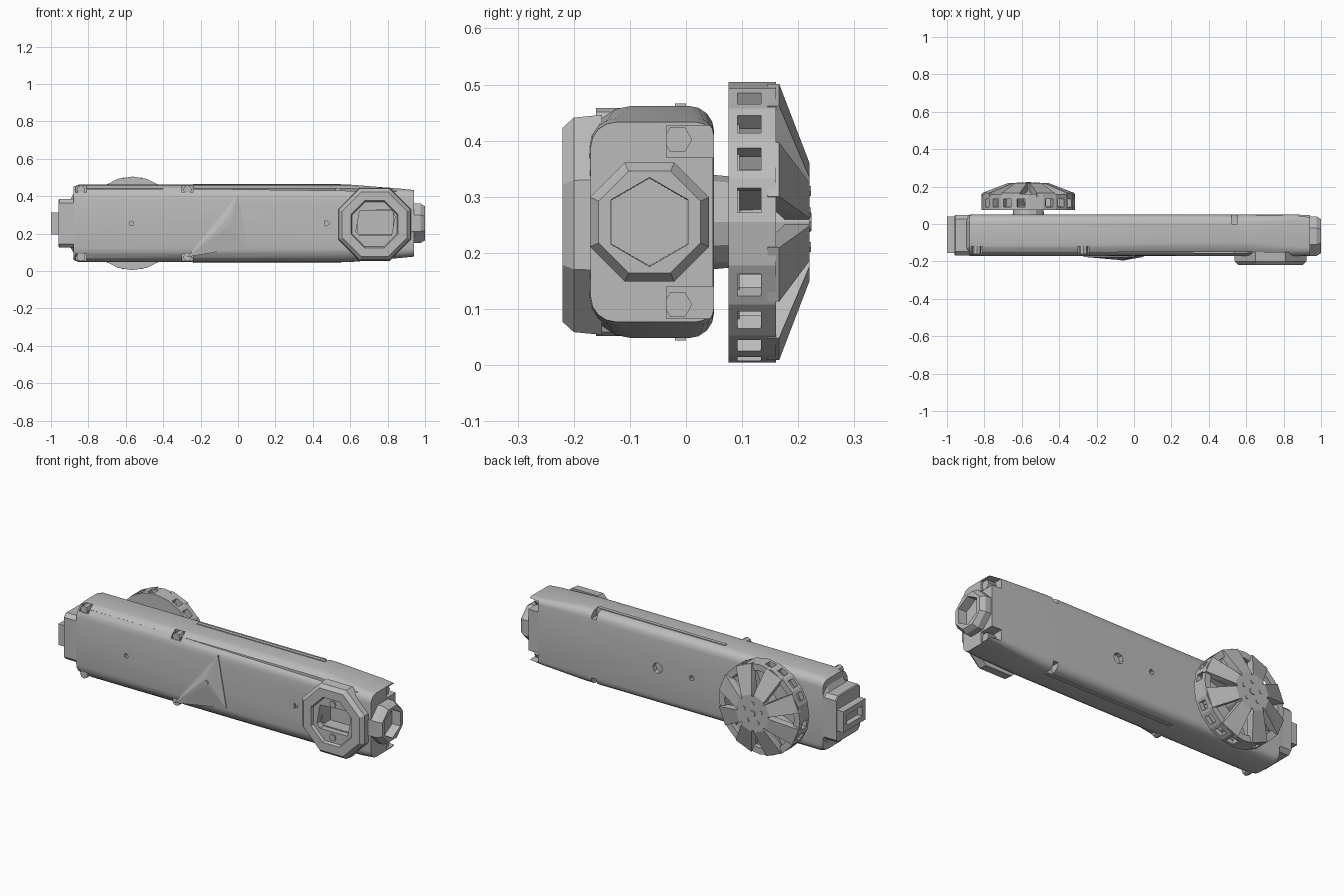
import bpy, bmesh
from math import sin, cos, pi, radians
from mathutils import Vector

if "Cube" in bpy.data.objects:
    bpy.data.objects.remove(bpy.data.objects["Cube"])

grey = bpy.data.materials.new("plain grey")
grey.use_nodes = True
grey.diffuse_color = (0.5, 0.5, 0.5, 1)
grey.node_tree.nodes["Principled BSDF"].inputs["Base Color"].default_value = (0.5, 0.5, 0.5, 1)

MID = 0.255          # height of the long axis
WX = -0.565          # wheel centre


def finish(name, bm, smooth=False):
    mesh = bpy.data.meshes.new(name)
    bmesh.ops.recalc_face_normals(bm, faces=bm.faces)
    bm.to_mesh(mesh)
    bm.free()
    obj = bpy.data.objects.new(name, mesh)
    bpy.context.collection.objects.link(obj)
    mesh.materials.append(grey)
    if smooth:
        bpy.ops.object.select_all(action='DESELECT')
        bpy.context.view_layer.objects.active = obj
        obj.select_set(True)
        bpy.ops.object.shade_smooth_by_angle(angle=radians(30))
    return obj


def hull(name, points, smooth=False):
    """Solid convex part around a few points."""
    bm = bmesh.new()
    for p in points:
        bm.verts.new(p)
    out = bmesh.ops.convex_hull(bm, input=bm.verts)
    loose = [g for g in out["geom_interior"] if isinstance(g, bmesh.types.BMVert)]
    bmesh.ops.delete(bm, geom=loose, context='VERTS')
    bmesh.ops.dissolve_limit(bm, angle_limit=0.01, verts=bm.verts, edges=bm.edges)
    return finish(name, bm, smooth)


def box(name, x, y, z):
    return hull(name, [(a, b, c) for a in x for b in y for c in z])


def ring_y(x, z, r, y, n, turn=0.0):
    return [(x + r * cos(2 * pi * i / n + turn), y, z + r * sin(2 * pi * i / n + turn)) for i in range(n)]


def ring_x(y, z, r, x, n, turn=0.0):
    return [(x, y + r * cos(2 * pi * i / n + turn), z + r * sin(2 * pi * i / n + turn)) for i in range(n)]


def disc(name, x, z, r0, y0, r1, y1, n, turn=0.0):
    return hull(name, ring_y(x, z, r0, y0, n, turn) + ring_y(x, z, r1, y1, n, turn))


def section(x, y0, y1, half, front, back, steps=4):
    """Rounded rectangle across the long axis."""
    pts = []
    for sy, y, r in ((-1, y0, front), (1, y1, back)):
        for sz in (-1, 1):
            for k in range(steps + 1):
                a = pi / 2 * k / steps
                pts.append((x, y + sy * r * (cos(a) - 1), MID + sz * (half + r * (sin(a) - 1))))
    return pts


def cut(obj, cutters):
    for c in cutters:
        m = obj.modifiers.new("cut", 'BOOLEAN')
        m.operation = 'DIFFERENCE'
        m.solver = 'EXACT'
        m.object = c
        c.hide_render = True
        c.hide_viewport = True
        c.display_type = 'WIRE'
    bpy.context.view_layer.update()
    mesh = bpy.data.meshes.new_from_object(obj.evaluated_get(bpy.context.evaluated_depsgraph_get()))
    obj.modifiers.clear()
    obj.data = mesh
    for c in cutters:
        bpy.data.objects.remove(c)


# Long rounded body with screw notches and drilled holes
body = hull("body", section(-0.88, -0.17, 0.05, 0.195, 0.07, 0.04)
            + section(-0.85, -0.172, 0.05, 0.207, 0.075, 0.045)
            + section(0.6, -0.172, 0.05, 0.207, 0.075, 0.045)
            + section(0.87, -0.172, 0.05, 0.185, 0.05, 0.03)
            + section(0.94, -0.17, 0.048, 0.178, 0.045, 0.03), True)
notches = []
for side in (-1, 1):
    edge = (MID + side * 0.165, MID + side * 0.25)
    for x in (-0.84, -0.27):
        notches.append(box("notch", (x - 0.03, x + 0.03), (-0.3, -0.12), edge))
    notches.append(box("notch", (0.52, 0.55), (0.0, 0.1), edge))
    notches.append(box("corner", (0.88, 1), (-0.035, 0.1), (MID + side * 0.115, MID + side * 0.172)))
for x, r, y in ((-0.57, 0.012, -0.172), (0.14, 0.03, 0.05), (-0.07, 0.014, 0.05)):
    notches.append(disc("hole", x, MID, r, y - 0.025, r, y + 0.025, 8))
notches.append(disc("arrow_hole", 0.475, MID, 0.018, -0.2, 0.018, -0.16, 3))
notches.append(box("front_recess", (0.64, 0.83), (-0.3, -0.10), (0.195, 0.325)))
cut(body, notches)

# Screws in the notches and at the right end
for side in (-1, 1):
    for x in (-0.84, -0.27):
        disc("screw", x, MID + side * 0.18, 0.023, -0.16, 0.023, -0.11, 8)
    z = MID + side * 0.147
    hull("end_bolt", ring_x(-0.015, z, 0.026, 0.86, 6) + ring_x(-0.015, z, 0.026, 0.93, 6))
    # Thin strips along the top and underside
    z = MID + side * 0.207
    box("edge_strip", (-0.24, 0.55), (-0.02, 0.0), (z, z + side * 0.004))

# Raised three-cornered plate on the front
hull("front_triangle", [(x, y, z) for x, z in ((-0.27, 0.075), (0.0, 0.41), (0.05, 0.13)) for y in (-0.165, -0.176)]
     + ring_y(-0.06, 0.25, 0.02, -0.192, 6))
disc("triangle_screw", -0.06, 0.25, 0.012, -0.185, 0.012, -0.196, 6)

# Eight-sided front boss with a deep window
boss = disc("front_boss", 0.73, 0.25, 0.212, -0.15, 0.207, -0.20, 8, pi / 8)
face = disc("front_boss_face", 0.73, 0.25, 0.207, -0.20, 0.187, -0.22, 8, pi / 8)
for part in (boss, face):
    cut(part, [disc("dish", 0.73, 0.25, 0.13, -0.205, 0.145, -0.24, 8, pi / 8),
               hull("window", [(x, y, z) for y in (-0.3, -0.1) for x, z in
                               ((0.63, 0.21), (0.65, 0.32), (0.82, 0.33), (0.84, 0.29), (0.82, 0.19), (0.65, 0.19))])])
for z in (0.345, 0.16):
    disc("boss_screw", 0.73, z, 0.02, -0.19, 0.02, -0.212, 6)

# Right end: hollow many-sided socket
socket = hull("end_socket", ring_x(-0.065, MID, 0.115, 0.92, 8, pi / 8) + ring_x(-0.065, MID, 0.115, 0.975, 8, pi / 8)
              + ring_x(-0.065, MID, 0.098, 1.0, 8, pi / 8))
cut(socket, [hull("socket_hole", ring_x(-0.065, MID, 0.078, 0.95, 6, pi / 6) + ring_x(-0.065, MID, 0.082, 1.1, 6, pi / 6))])

# Left end: stepped block and slotted tip
hull("end_block", section(-0.96, -0.165, 0.045, 0.125, 0.02, 0.02, 1) + section(-0.955, -0.168, 0.048, 0.13, 0.02, 0.02, 1)
     + section(-0.87, -0.168, 0.048, 0.13, 0.02, 0.02, 1))
hull("end_shoulder", section(-0.90, -0.165, 0.048, 0.12, 0.03, 0.03, 1) + section(-0.86, -0.168, 0.05, 0.195, 0.06, 0.04, 1))
tip = box("slotted_tip", (-1.0, -0.95), (-0.155, 0.04), (0.195, 0.312))
cut(tip, [box("slot", (-1.1, -0.97), (-0.125, 0.01), (0.225, 0.282))])

# Wheel: axle, pierced rim and inner disc
disc("axle", WX, MID, 0.085, 0.04, 0.08, 0.09, 12)
disc("wheel_back", WX, MID, 0.225, 0.078, 0.225, 0.095, 20)
rim = disc("wheel_rim", WX, MID, 0.25, 0.076, 0.25, 0.16, 20)
holes = [disc("bore", WX, MID, 0.215, 0.0, 0.215, 0.3, 20)]
for i in range(20):
    a = 2 * pi * (i + 0.5) / 20
    out, side = Vector((cos(a), 0, sin(a))), Vector((-sin(a), 0, cos(a)))
    c = Vector((WX, 0, MID))
    if i % 5 != 4:
        holes.append(hull("rim_window", [c + out * r + side * s + Vector((0, y, 0))
                                         for r in (0.2, 0.3) for s in (-0.022, 0.022) for y in (0.092, 0.134)]))
cut(rim, holes)

# Sloping spokes and the ribs beneath them
N = 8
for i in range(N):
    a = 2 * pi * (i + 0.5) / N
    out, side = Vector((cos(a), 0, sin(a))), Vector((-sin(a), 0, cos(a)))
    c = Vector((WX, 0, MID))
    hull("spoke", [c + out * r + side * w * s + Vector((0, y, 0)) for s in (-1, 1) for r, w, y in
                   ((0.07, 0.028, 0.22), (0.07, 0.028, 0.18), (0.10, 0.034, 0.22),
                    (0.245, 0.052, 0.166), (0.245, 0.052, 0.145), (0.20, 0.048, 0.145))])
    hull("rib", [c + out * r + side * s + Vector((0, y, 0)) for s in (-0.01, 0.01)
                 for r, y in ((0.06, 0.085), (0.22, 0.085), (0.22, 0.15), (0.06, 0.19))])

# Hub with a ring of small bolts
disc("hub", WX, MID, 0.08, 0.09, 0.095, 0.22, 16)
for x, y, z in ring_y(WX, MID, 0.055, 0.22, 5, pi / 2):
    disc("hub_bolt", x, z, 0.012, 0.215, 0.010, 0.223, 6)
disc("hub_cap", WX, MID, 0.02, 0.215, 0.016, 0.224, 8)
